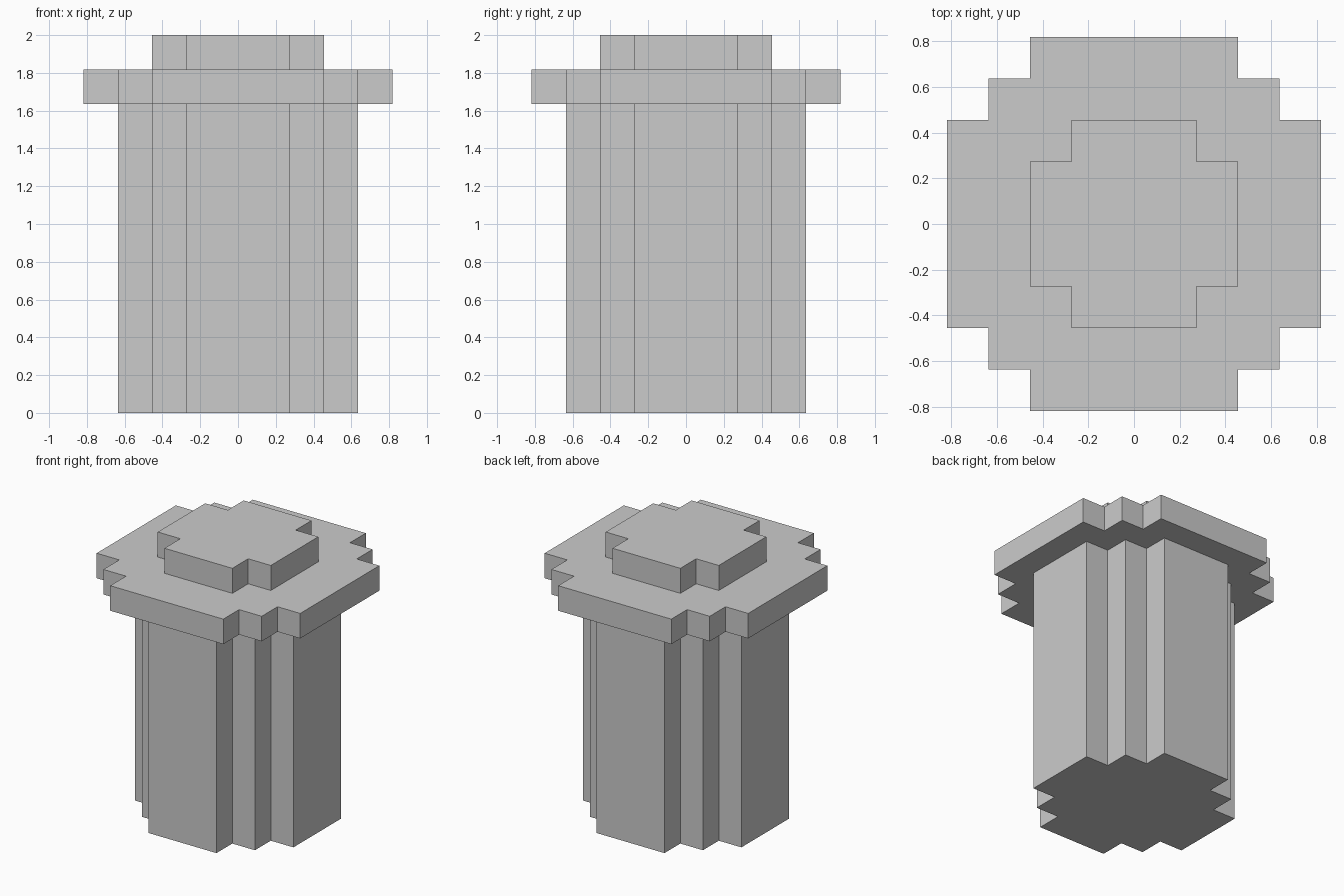
import bpy
import bmesh

if "Cube" in bpy.data.objects:
    bpy.data.objects.remove(bpy.data.objects["Cube"])

U = 2 / 11  # one block


def stepped_prism(name, corner, z0, z1):
    """Extrude a stepped-round outline; corner is one quadrant, turned four times."""
    outline = []
    quarter = [(x * U, y * U) for x, y in corner]
    for _ in range(4):
        outline += quarter
        quarter = [(-y, x) for x, y in quarter]
    bm = bmesh.new()
    face = bm.faces.new([bm.verts.new((x, y, z0 * U)) for x, y in outline])
    top = bmesh.ops.extrude_face_region(bm, geom=[face], use_keep_orig=True)
    verts = [g for g in top["geom"] if isinstance(g, bmesh.types.BMVert)]
    bmesh.ops.translate(bm, verts=verts, vec=(0, 0, (z1 - z0) * U))
    bmesh.ops.recalc_face_normals(bm, faces=bm.faces)
    mesh = bpy.data.meshes.new(name)
    bm.to_mesh(mesh)
    bm.free()
    obj = bpy.data.objects.new(name, mesh)
    bpy.context.collection.objects.link(obj)
    return obj


def double_step(r):
    """Quadrant corner with two block steps, outermost reach r."""
    return [(r, r - 2), (r - 1, r - 2), (r - 1, r - 1), (r - 2, r - 1), (r - 2, r)]


# Column, wide rim and raised cap
stepped_prism("column", double_step(3.5), 0, 9)
stepped_prism("rim", double_step(4.5), 9, 10)
stepped_prism("cap", [(2.5, 1.5), (1.5, 1.5), (1.5, 2.5)], 10, 11)
